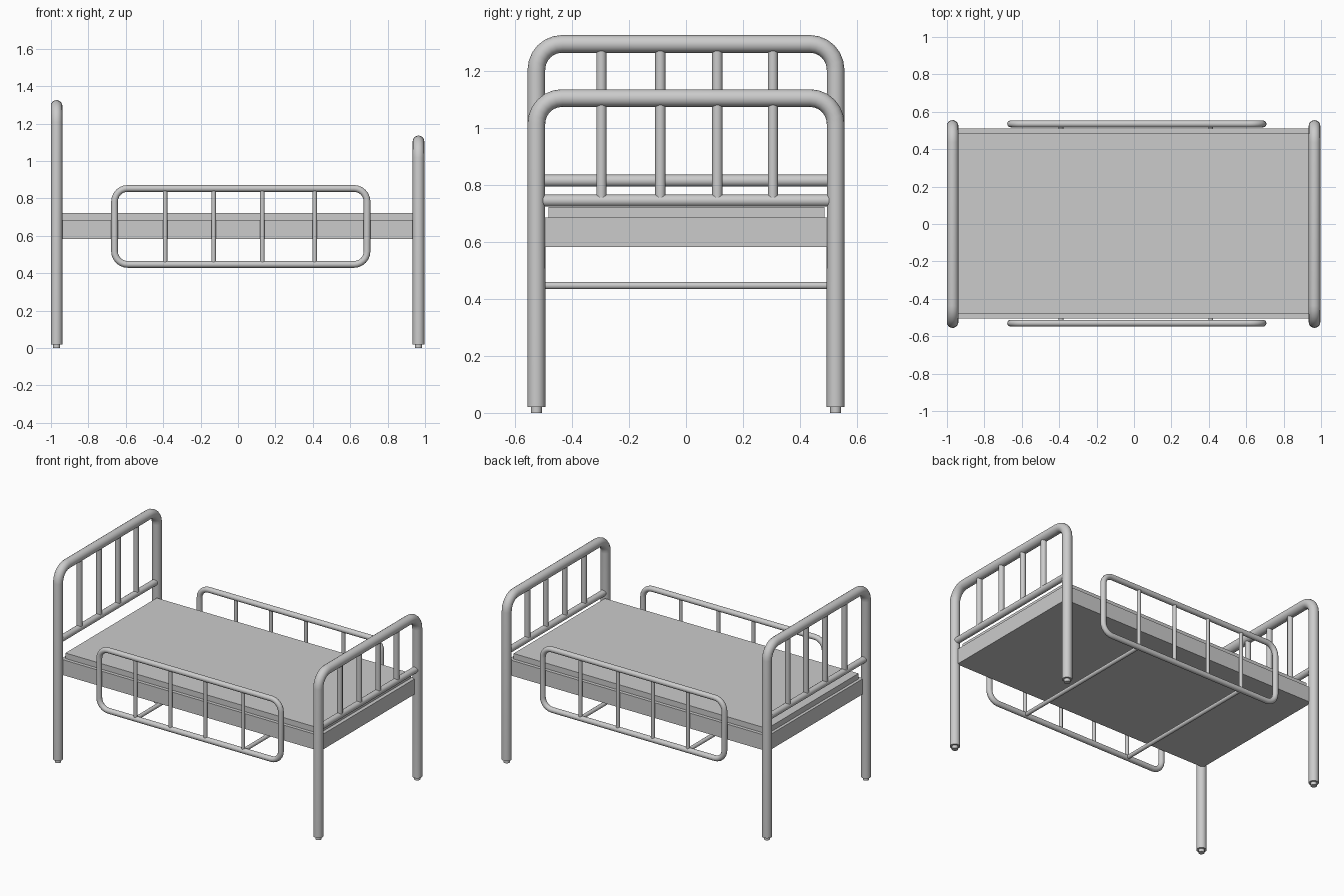
import bpy, math
from mathutils import Vector

if "Cube" in bpy.data.objects:
    bpy.data.objects.remove(bpy.data.objects["Cube"])


def box(name, lo, hi):
    lo, hi = Vector(lo), Vector(hi)
    bpy.ops.mesh.primitive_cube_add(size=1, location=(lo + hi) / 2)
    ob = bpy.context.object
    ob.name = name
    ob.scale = hi - lo
    bpy.ops.object.transform_apply(location=False, rotation=False, scale=True)
    return ob


def rod(name, a, b, r):
    a, b = Vector(a), Vector(b)
    bpy.ops.mesh.primitive_cylinder_add(vertices=16, radius=r, depth=(b - a).length,
                                        location=(a + b) / 2)
    ob = bpy.context.object
    ob.name = name
    ob.rotation_euler = (b - a).to_track_quat('Z', 'Y').to_euler()
    bpy.ops.object.shade_smooth_by_angle()
    return ob


def arc(center, r, a0, a1, n=7):
    # quarter bend as 2D points
    return [(center[0] + r * math.cos(math.radians(a0 + (a1 - a0) * i / (n - 1))),
             center[1] + r * math.sin(math.radians(a0 + (a1 - a0) * i / (n - 1))))
            for i in range(n)]


def tube(name, pts, r, closed=False):
    cu = bpy.data.curves.new(name, 'CURVE')
    cu.dimensions = '3D'
    cu.bevel_depth = r
    cu.bevel_resolution = 6
    cu.use_fill_caps = True
    sp = cu.splines.new('POLY')
    sp.points.add(len(pts) - 1)
    for p, co in zip(sp.points, pts):
        p.co = (*co, 1)
    sp.use_cyclic_u = closed
    ob = bpy.data.objects.new(name, cu)
    bpy.context.collection.objects.link(ob)
    bpy.ops.object.select_all(action='DESELECT')
    ob.select_set(True)
    bpy.context.view_layer.objects.active = ob
    bpy.ops.object.convert(target='MESH')
    bpy.ops.object.shade_smooth_by_angle()


def end_board(name, x, top, bar_z):
    # bent tube forming both legs and the top rail
    w, c, zt = 0.525, 0.09, top - 0.03
    path = ([(-w, 0.02)] + arc((-w + c, zt - c), c, 180, 90)
            + arc((w - c, zt - c), c, 90, 0) + [(w, 0.02)])
    tube(name + "_frame", [(x, y, z) for y, z in path], 0.031)
    # lower bar, spindles and feet
    rod(name + "_lower_bar", (x, -0.505, bar_z), (x, 0.505, bar_z), 0.021)
    for y in (-0.297, -0.09, 0.11, 0.305):
        rod(name + "_spindle", (x, y, bar_z), (x, y, zt), 0.018)
    for y in (-w, w):
        rod(name + "_foot", (x, y, 0), (x, y, 0.03), 0.019)


def side_rail(y):
    # rounded rectangular loop with four uprights
    x0, x1, z0, z1, c = -0.66, 0.69, 0.447, 0.853, 0.07
    path = (arc((x0 + c, z0 + c), c, 270, 180) + arc((x0 + c, z1 - c), c, 180, 90)
            + arc((x1 - c, z1 - c), c, 90, 0) + arc((x1 - c, z0 + c), c, 0, -90))
    tube("side_rail_loop", [(x, y, z) for x, z in path], 0.018, True)
    for x in (-0.39, -0.13, 0.13, 0.41):
        rod("side_rail_upright", (x, y, z0), (x, y, z1), 0.012)


end_board("headboard", -0.97, 1.325, 0.815)
end_board("footboard", 0.965, 1.135, 0.745)

for y in (-0.53, 0.535):
    side_rail(y)

# cross bars joining the side rails under the bed
for x in (-0.39, 0.41):
    rod("cross_bar", (x, -0.53, 0.447), (x, 0.535, 0.447), 0.013)

# bed base and mattress
box("bed_base", (-0.965, -0.505, 0.582), (0.965, 0.51, 0.685))
box("mattress", (-0.945, -0.482, 0.68), (0.94, 0.487, 0.722))
